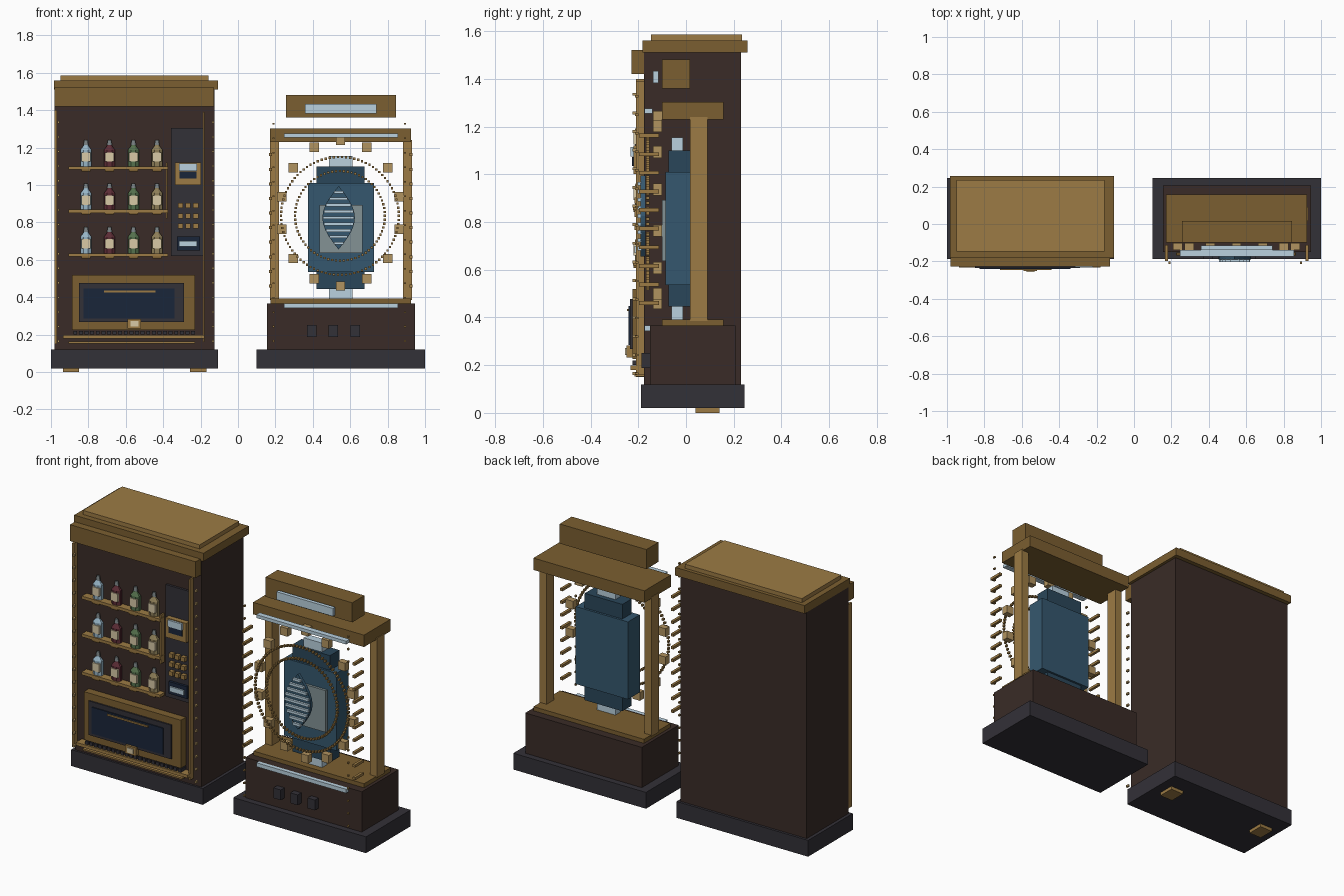
import bpy, bmesh, math
from mathutils import Matrix, Vector

if "Cube" in bpy.data.objects:
    bpy.data.objects.remove(bpy.data.objects["Cube"])


def mat(name, r, g, b):
    m = bpy.data.materials.new(name)
    m.diffuse_color = [(c / 255) ** 2.2 for c in (r, g, b)] + [1]
    m.use_nodes = True
    m.node_tree.nodes["Principled BSDF"].inputs["Base Color"].default_value = m.diffuse_color
    return m


WOOD = mat("dark_wood", 60, 47, 43)
IRON = mat("iron", 54, 52, 58)
BRONZE = mat("bronze", 122, 95, 52)
BRASS = mat("brass", 155, 122, 70)
PALE = mat("pale_brass", 176, 146, 96)
BLUE = mat("blue_steel", 56, 88, 110)
DEEP = mat("deep_blue", 46, 72, 90)
NAVY = mat("navy_glass", 32, 42, 60)
LIGHT = mat("light_glass", 184, 208, 222)
GREY = mat("grey_panel", 130, 145, 148)
CREAM = mat("cream", 215, 200, 165)


def finish(name, bm, m):
    me = bpy.data.meshes.new(name)
    bm.to_mesh(me)
    bm.free()
    me.materials.append(m)
    ob = bpy.data.objects.new(name, me)
    bpy.context.collection.objects.link(ob)
    return ob


def boxes(name, m, *spans):
    """Each span is x0, x1, y0, y1, z0, z1."""
    bm = bmesh.new()
    for x0, x1, y0, y1, z0, z1 in spans:
        mx = Matrix.Translation(((x0 + x1) / 2, (y0 + y1) / 2, (z0 + z1) / 2))
        bmesh.ops.create_cube(bm, size=1, matrix=mx @ Matrix.Diagonal((x1 - x0, y1 - y0, z1 - z0, 1)))
    return finish(name, bm, m)


def at(x, y, z, sx, sy, sz):
    return (x - sx / 2, x + sx / 2, y - sy / 2, y + sy / 2, z - sz / 2, z + sz / 2)


def lathe(name, m, centre, profile, sides=8, squash=0.7):
    """Closed low-sided turned shape from (radius, height) pairs."""
    bm = bmesh.new()
    rings = []
    for r, z in profile:
        rings.append([bm.verts.new(Vector(centre) + Vector((
            r * math.cos((i + .5) * math.tau / sides),
            squash * r * math.sin((i + .5) * math.tau / sides), z))) for i in range(sides)])
    for a, b in zip(rings, rings[1:]):
        for i in range(sides):
            j = (i + 1) % sides
            bm.faces.new((a[i], a[j], b[j], b[i]))
    bm.faces.new(rings[0][::-1])
    bm.faces.new(rings[-1])
    return finish(name, bm, m)


# ---------- Left cabinet ----------
boxes("cabinet_plinth", IRON, (-1, -.107, -.188, .245, .02, .12))
boxes("cabinet_feet", BRASS, (-.936, -.85, .04, .14, 0, .02), (-.257, -.168, .04, .14, 0, .02))
boxes("cabinet_body", WOOD, (-.98, -.125, -.176, .23, .12, 1.51))
boxes("cabinet_cornice", BRONZE, (-.984, -.107, -.182, .257, 1.51, 1.56))
boxes("cabinet_roof", BRASS, (-.95, -.157, -.147, .235, 1.56, 1.585))
boxes("cabinet_header", BRONZE, (-.98, -.128, -.228, -.176, 1.42, 1.52))
boxes("cabinet_trim", BRASS, (-.98, -.967, -.21, -.176, .15, 1.4), (-.188, -.178, -.21, -.176, .16, 1.39))
boxes("cabinet_rivets", PALE, *[at(x, -.215, .165 + .078 * i, .012, .02, .012)
                                for x in (-.96, -.133) for i in range(16)])

# Shelves with small brackets
COLS = (-.813, -.687, -.559, -.433)
ROWS = (1.1, .868, .635)
boxes("shelves", BRASS, *[(-.905, -.374, -.222, -.17, z - .018, z) for z in ROWS])
boxes("shelf_brackets", BRONZE, *[at(x, -.205, z - .022, .05, .03, .01) for z in ROWS for x in COLS])
boxes("shelf_upright", BRASS, (-.385, -.376, -.21, -.176, .82, 1.12))

# Bottles
GLASS = [mat("pale_glass", 150, 180, 198), mat("red_glass", 92, 48, 56),
         mat("green_glass", 85, 112, 78), mat("amber_glass", 140, 125, 88)]
CAP = mat("bottle_cap", 120, 128, 130)
for z in ROWS:
    for x, g in zip(COLS, GLASS):
        lathe("bottle", g, (x, -.193, z), [(.032, 0), (.032, .088), (.014, .11), (.013, .12)])
        lathe("bottle_cap", CAP, (x, -.193, z), [(.015, .115), (.01, .14)])
        boxes("bottle_label", CREAM, at(x, -.212, z + .05, .048, .014, .05))

# Control panel
boxes("control_panel", IRON, (-.358, -.187, -.19, -.17, .62, 1.305))
boxes("display_frame", BRASS, (-.337, -.198, -.22, -.185, 1, 1.12))
boxes("display_screen", LIGHT, (-.315, -.22, -.232, -.215, 1.075, 1.115))
boxes("display_slot", NAVY, (-.312, -.222, -.226, -.215, 1.035, 1.072))
boxes("keypad", BRASS, *[at(x, -.2, z, .027, .03, .027)
                         for x in (-.307, -.267, -.226) for z in (.89, .835, .78)])
boxes("card_plate", NAVY, (-.327, -.203, -.205, -.185, .65, .725))
boxes("card_slot", LIGHT, (-.315, -.22, -.215, -.2, .67, .7))

# Delivery hatch
boxes("hatch_frame", BRONZE, (-.888, -.23, -.225, -.17, .225, .52))
boxes("hatch_surround", IRON, (-.85, -.29, -.234, -.22, .268, .477))
boxes("hatch_window", NAVY, (-.825, -.34, -.24, -.23, .285, .447))
boxes("hatch_handle", BRASS, (-.717, -.44, -.247, -.238, .426, .436))
boxes("hatch_latch", BRASS, (-.59, -.518, -.25, -.22, .232, .283))
boxes("hatch_latch_plate", CREAM, (-.575, -.533, -.256, -.248, .243, .272))
boxes("grille_teeth", IRON, *[at(-.87 + .03 * i, -.2, .21, .021, .05, .02) for i in range(22)])
boxes("tray_rails", BRASS, (-.936, -.18, -.232, -.17, .18, .199), (-.905, -.23, -.215, -.17, .152, .162))

# ---------- Right display stand ----------
CX = .55
boxes("stand_plinth", IRON, (.1, 1, -.188, .245, .02, .12))
boxes("stand_base", WOOD, (.155, .945, -.15, .207, .12, .367))
boxes("stand_deck", BRONZE, (.175, .925, -.1, .157, .367, .392))
boxes("stand_posts", BRASS, (.17, .218, .017, .09, .385, 1.24), (.882, .93, .017, .09, .385, 1.24))
boxes("stand_beam", BRONZE, (.172, .925, -.1, .157, 1.23, 1.303))
boxes("sign_box", BRONZE, (.257, .845, -.1, .017, 1.36, 1.48))
boxes("sign_light", LIGHT, (.357, .74, -.138, -.116, 1.383, 1.432))
boxes("light_bars", LIGHT, (.245, .855, -.173, -.14, 1.255, 1.275), (.245, .855, -.173, -.15, .343, .367))
boxes("base_switches", IRON, *[at(x, -.168, .22, .05, .036, .063) for x in (.395, .51, .627)])

# Rivet columns and long side pins
boxes("stand_rivets", BRASS, *[at(x, -.207, .165 + .0775 * i, .01, .014, .01)
                               for x in (.19, .893) for i in range(16)])
boxes("side_pins", BRASS, *[at(x, -.155, .46 + .078 * i, .016, .085, .016)
                            for x in (.173, .924) for i in range(10)])

# Central core
boxes("core_body", BLUE, (.373, .727, -.085, .03, .535, 1.01))
boxes("core_collars", DEEP, (.42, .675, -.073, .017, .445, 1.1))
boxes("core_caps", LIGHT, at(CX, -.036, 1.125, .125, .048, .06), at(CX, -.036, .418, .125, .048, .056))
boxes("core_panel", GREY, (.435, .665, -.1, -.085, .637, .893))

# Pointed lens with light slats
SLAT_Z, SLAT_H, SLAT_W = .825, .17, .087
bm = bmesh.new()
outline = [(math.sin(math.pi * i / 10) * SLAT_W, SLAT_Z - SLAT_H + SLAT_H * i / 5) for i in range(11)]
outline += [(-x, z) for x, z in outline[9:0:-1]]
face = bm.faces.new([bm.verts.new((CX - .012 + x, -.19, z)) for x, z in outline])
ext = bmesh.ops.extrude_face_region(bm, geom=[face])
bmesh.ops.translate(bm, vec=(0, .02, 0), verts=[v for v in ext["geom"] if isinstance(v, bmesh.types.BMVert)])
bmesh.ops.recalc_face_normals(bm, faces=bm.faces)
finish("lens_body", bm, BLUE)
slats = []
for i in range(9):
    t = (i + 1) / 10
    slats.append(at(CX - .012, -.195, SLAT_Z - SLAT_H + 2 * SLAT_H * t,
                    1.9 * SLAT_W * math.sin(math.pi * t), .016, .015))
boxes("lens_slats", LIGHT, *slats)

# Dotted rings
for name, r, n in (("outer_ring", .315, 90), ("inner_ring", .24, 72)):
    boxes(name, BRASS, *[at(CX - .005 + r * math.cos(a), -.16, .835 + r * math.sin(a), .012, .016, .012)
                         for a in (math.tau * i / n for i in range(n))])

# Oval of blocks around the core
boxes("oval_blocks", PALE, *[at(CX - .002 + .322 * math.sin(a), -.12, .85 + .39 * math.cos(a), .05, .038, .05)
                             for a in (math.tau * i / 14 for i in range(14))])
